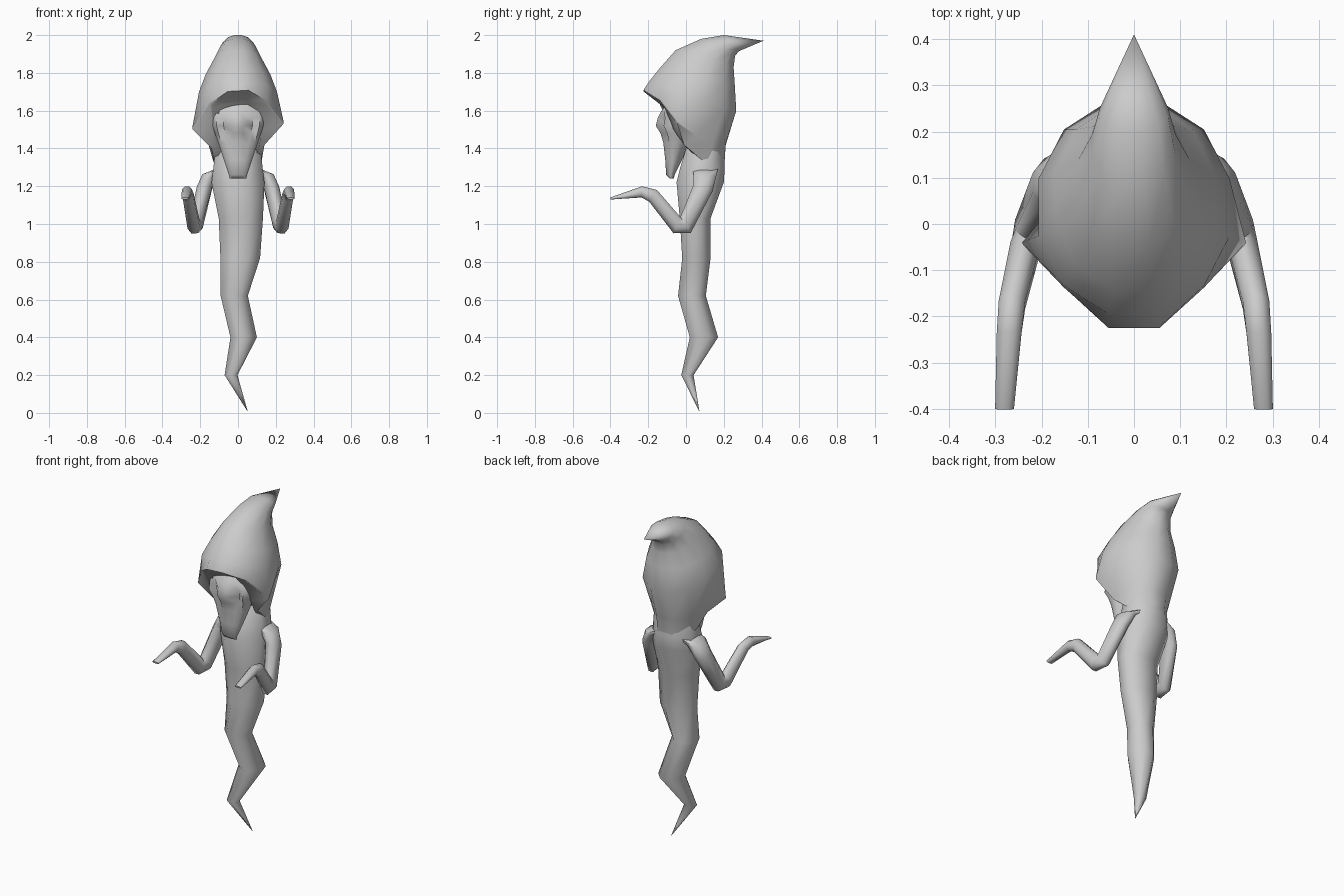
import bpy
import math
from mathutils import Vector

cube = bpy.data.objects.get("Cube")
if cube:
    bpy.data.objects.remove(cube, do_unlink=True)

grey = bpy.data.materials.new("pale_grey")
grey.use_nodes = True
grey.diffuse_color = (0.6, 0.6, 0.6, 1)
grey.node_tree.nodes["Principled BSDF"].inputs["Base Color"].default_value = grey.diffuse_color


def loft(name, rings, angle=60):
    """Skin equal-sized rings of points and cap both ends."""
    n = len(rings[0])
    verts = [p for ring in rings for p in ring]
    faces = []
    for r in range(len(rings) - 1):
        for i in range(n):
            j = (i + 1) % n
            faces.append((r * n + i, r * n + j, r * n + n + j, r * n + n + i))
    faces.append(tuple(reversed(range(n))))
    faces.append(tuple(range(len(verts) - n, len(verts))))
    mesh = bpy.data.meshes.new(name)
    mesh.from_pydata(verts, [], faces)
    mesh.materials.append(grey)
    obj = bpy.data.objects.new(name, mesh)
    bpy.context.collection.objects.link(obj)
    bpy.ops.object.select_all(action='DESELECT')
    obj.select_set(True)
    bpy.context.view_layer.objects.active = obj
    bpy.ops.object.mode_set(mode='EDIT')
    bpy.ops.mesh.select_all(action='SELECT')
    bpy.ops.mesh.remove_doubles(threshold=0.0005)
    bpy.ops.mesh.normals_make_consistent(inside=False)
    bpy.ops.object.mode_set(mode='OBJECT')
    bpy.ops.object.shade_smooth_by_angle(angle=math.radians(angle))


def oval(front, back, width, sides=12, x=0):
    """Tilted oval touching a front and a back (y, z) point, flat edge forward."""
    ring = []
    grow = 1 / math.cos(math.pi / sides)
    for i in range(sides):
        a = math.tau * (i + 0.5) / sides
        t = (1 - math.cos(a) * grow) / 2
        y, z = (f + (b - f) * t for f, b in zip(front, back))
        ring.append(Vector((x + width * math.sin(a) * grow, y, z)))
    return ring


def mirrored(half):
    """Close a half ring of points across x = 0, with a slight sideways tilt."""
    half = [Vector(p) for p in half]
    ring = half + [Vector((-p.x, p.y, p.z)) for p in reversed(half)]
    return [p + Vector((0, 0, 0.06 * p.x)) for p in ring]


# Body with wavering tail: z, x centre, half width, front y, back y
body = [
    (0.01, 0.05, 0.001, 0.069, 0.071),
    (0.20, -0.037, 0.034, -0.025, 0.04),
    (0.40, 0.03, 0.07, 0.02, 0.17),
    (0.62, -0.02, 0.072, -0.042, 0.105),
    (0.82, 0.012, 0.105, -0.02, 0.13),
    (1.03, 0.015, 0.117, -0.033, 0.13),
    (1.22, 0.0, 0.14, -0.05, 0.20),
    (1.30, 0.0, 0.13, -0.03, 0.205),
    (1.40, 0.0, 0.12, 0.0, 0.195),
    (1.47, 0.0, 0.09, 0.04, 0.18),
]
loft("body", [oval((f, z), (b, z), w, 8, x) for z, x, w, f, b in body])

# Hood: recessed lining, brim tucked into the shoulders, ovals up to a swept tip
lining = mirrored((
    (0.05, -0.11, 1.65), (0.138, -0.122, 1.63), (0.13, -0.065, 1.49),
    (0.11, 0.0, 1.40), (0.09, 0.08, 1.33), (0.03, 0.15, 1.33)))
brim = mirrored((
    (0.055, -0.225, 1.705), (0.148, -0.14, 1.645), (0.24, -0.045, 1.515),
    (0.14, -0.01, 1.41), (0.122, 0.11, 1.31), (0.05, 0.202, 1.30)))
neck = mirrored((
    (0.056, -0.222, 1.71), (0.152, -0.137, 1.655), (0.242, -0.04, 1.525),
    (0.165, 0.05, 1.46), (0.135, 0.14, 1.42), (0.055, 0.21, 1.42)))
hood = [
    ((-0.195, 1.755), (0.266, 1.60), 0.207),
    ((-0.143, 1.82), (0.258, 1.74), 0.172),
    ((-0.055, 1.92), (0.252, 1.83), 0.12),
    ((0.08, 1.98), (0.26, 1.89), 0.09),
    ((0.20, 2.0), (0.28, 1.915), 0.074),
    ((0.41, 1.97), (0.41, 1.97), 0),
]
loft("hood", [lining, brim, neck] + [oval(*row) for row in hood])

# Long-jawed face with sunken eyes: z, half width, front y, back y, eye depth
face = [
    (1.65, 0.11, -0.09, 0.03, 0),
    (1.60, 0.135, -0.13, 0.03, 0),
    (1.56, 0.137, -0.15, 0.03, 0.035),
    (1.52, 0.134, -0.16, 0.03, 0.055),
    (1.48, 0.122, -0.135, 0.03, 0.03),
    (1.43, 0.105, -0.12, 0.02, 0),
    (1.34, 0.075, -0.11, -0.02, 0),
    (1.26, 0.048, -0.105, -0.06, 0),
    (1.24, 0.044, -0.085, -0.065, 0),
]
rows = []
for z, w, f, b, depth in face:
    row = oval((f, z), (b, z), w, 16)
    for i in (1, -2):
        row[i].y += depth
    rows.append(row)
loft("face", rows, 50)

# Arms: joint position, half width, half thickness
arm = [
    ((0.07, 0.10, 1.295), 0.04, 0.075),
    ((0.142, 0.10, 1.262), 0.05, 0.066),
    ((0.178, 0.09, 1.19), 0.044, 0.058),
    ((0.222, -0.002, 0.995), 0.038, 0.054),
    ((0.234, -0.047, 0.993), 0.036, 0.05),
    ((0.264, -0.175, 1.15), 0.031, 0.04),
    ((0.27, -0.235, 1.17), 0.029, 0.032),
    ((0.28, -0.40, 1.135), 0.022, 0.006),
]
last = len(arm) - 1
for side, label in ((1, "left_arm"), (-1, "right_arm")):
    joints = [Vector((p[0] * side, p[1], p[2])) for p, _, _ in arm]
    rings = []
    for k, (_, wide, thick) in enumerate(arm):
        ahead = (joints[min(k + 1, last)] - joints[k]).normalized()
        behind = (joints[k] - joints[max(k - 1, 0)]).normalized()
        up = (ahead + behind).cross(Vector((1, 0, 0))).normalized()
        rings.append([joints[k] + Vector((wide * math.cos(a), 0, 0)) + up * thick * math.sin(a)
                      for a in (math.tau * i / 8 + math.pi / 8 for i in range(8))])
    loft(label, rings)
